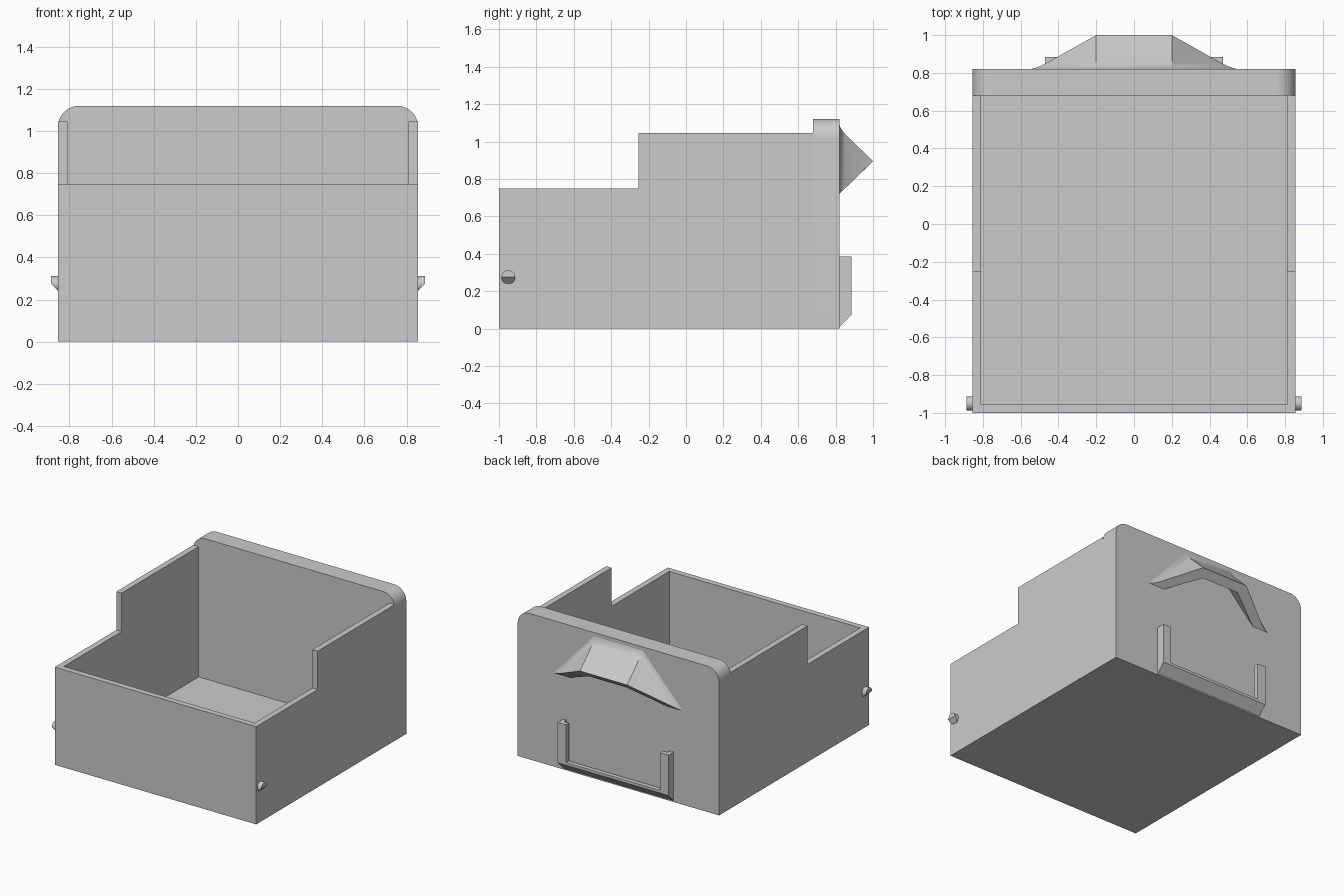
import bpy, bmesh, math
from mathutils import Vector

if "Cube" in bpy.data.objects:
    bpy.data.objects.remove(bpy.data.objects["Cube"])

grey = bpy.data.materials.new("plain_grey")
grey.diffuse_color = (0.6, 0.6, 0.6, 1)
grey.use_nodes = True
grey.node_tree.nodes["Principled BSDF"].inputs["Base Color"].default_value = grey.diffuse_color


def finish(name, bm, mirror=False, smooth=False):
    bmesh.ops.remove_doubles(bm, verts=bm.verts, dist=1e-5)
    bmesh.ops.recalc_face_normals(bm, faces=bm.faces)
    me = bpy.data.meshes.new(name)
    bm.to_mesh(me)
    bm.free()
    me.materials.append(grey)
    ob = bpy.data.objects.new(name, me)
    bpy.context.collection.objects.link(ob)
    if mirror:
        ob.modifiers.new("mirror", "MIRROR").use_mirror_merge = False
    if smooth:
        bpy.ops.object.select_all(action="DESELECT")
        ob.select_set(True)
        bpy.context.view_layer.objects.active = ob
        bpy.ops.object.shade_smooth_by_angle(angle=math.radians(30))
    return ob


def prism(pts, axis, lo, hi):
    """Extrude a 2D outline along an axis (0 = x, 1 = y, 2 = z)."""
    bm = bmesh.new()

    def ring(h):
        out = []
        for p in pts:
            c = list(p)
            c.insert(axis, h)
            out.append(bm.verts.new(c))
        return out
    a, b = ring(lo), ring(hi)
    bm.faces.new(a)
    bm.faces.new(b)
    for i in range(len(a)):
        j = (i + 1) % len(a)
        bm.faces.new((a[i], a[j], b[j], b[i]))
    return bm


W, BACK, LIP = 0.855, 0.82, 0.68

# Open bin with a stepped side profile, hollowed by a cutter
body = finish("bin_body", prism([(-1, 0), (LIP, 0), (LIP, 1.045), (-0.255, 1.045),
                                 (-0.255, 0.75), (-1, 0.75)], 0, -W, W))
cutter = finish("cavity_cutter", prism([(-0.955, 0.045), (0.9, 0.045), (0.9, 1.4),
                                        (-0.955, 1.4)], 0, -0.81, 0.81))
cutter.hide_render = True
cutter.hide_viewport = True
cut = body.modifiers.new("cavity", "BOOLEAN")
cut.operation = "DIFFERENCE"
cut.solver = "EXACT"
cut.object = cutter

# Thick back panel with rounded top corners
r, top = 0.1, 1.12
arc = [(W - r + r * math.cos(t), top - r + r * math.sin(t))
       for t in (math.radians(7.5 * i) for i in range(13))]
outline = [(-W, 0), (W, 0)] + arc + [(-x, z) for x, z in reversed(arc)]
finish("back_panel", prism(outline, 1, LIP, BACK), smooth=True)

# Side pegs with the lower half sloped at 45 degrees
circle = [(-0.95 + 0.037 * math.cos(t), 0.275 + 0.037 * math.sin(t))
          for t in (math.tau * i / 32 for i in range(32))]
bm = prism(circle, 0, 0.85, 0.888)
res = bmesh.ops.bisect_plane(bm, geom=bm.verts[:] + bm.edges[:] + bm.faces[:],
                             plane_co=Vector((0.888, 0, 0.275)),
                             plane_no=Vector((1, 0, -1)).normalized(), clear_outer=True)
bmesh.ops.holes_fill(bm, edges=[e for e in bm.edges if e.is_boundary])
finish("side_peg", bm, mirror=True, smooth=True)

# Label holder: chamfered grooved bottom bar and two L-shaped posts
F = 0.885
finish("holder_bar", prism([(BACK, 0.01), (F, 0.075), (F, 0.095), (0.85, 0.095),
                            (0.85, 0.075), (BACK, 0.075)], 0, -0.47, 0.47))
finish("holder_post", prism([(0.47, BACK), (0.47, F), (0.40, F), (0.40, 0.85),
                             (0.44, 0.85), (0.44, BACK)], 2, 0.075, 0.385), mirror=True)

# Finger pull: a hollow hood whose rim lies in one sloping plane
bm = bmesh.new()


def section(d, half, tip, peak, flare=0.0):
    end_x = tip - (tip - half) * d / (0.18 if half > 0.18 else 0.13) + 1.35 * flare
    rim_z = 0.72 + 0.972 * d
    cx, cz = half + 0.4 * flare, peak - d + flare
    return [bm.verts.new((x, BACK + d, z)) for x, z in
            ((-end_x, rim_z), (-cx, cz), (cx, cz), (end_x, rim_z))]


# outer shell with a small fillet at the panel, then the inner shell
outer = [section(d, 0.2, 0.52, 1.07, f) for d, f in
         ((0, 0.02), (0.006, 0.01), (0.015, 0.004), (0.03, 0), (0.18, 0))]
inner = [section(d, 0.16, 0.41, 0.975) for d in (0.13, 0)]
for a, b in list(zip(outer, outer[1:])) + [(inner[0], inner[1]), (inner[1], outer[0])]:
    for i in range(3):
        bm.faces.new((a[i], a[i + 1], b[i + 1], b[i]))
# rim: two sides and the front strip
for k in (0, 3):
    bm.faces.new([s[k] for s in outer] + [s[k] for s in inner])
bm.faces.new((outer[-1][0], outer[-1][3], inner[0][3], inner[0][0]))
# merge the corners that meet at the ridge
pairs = [(outer[-1], 0.2, 0.895), (inner[0], 0.16, 0.846)]
for s, x, z in pairs:
    for v, sx in zip(s, (-x, -x, x, x)):
        v.co.x, v.co.z = sx, z
finish("finger_pull", bm, smooth=True)
